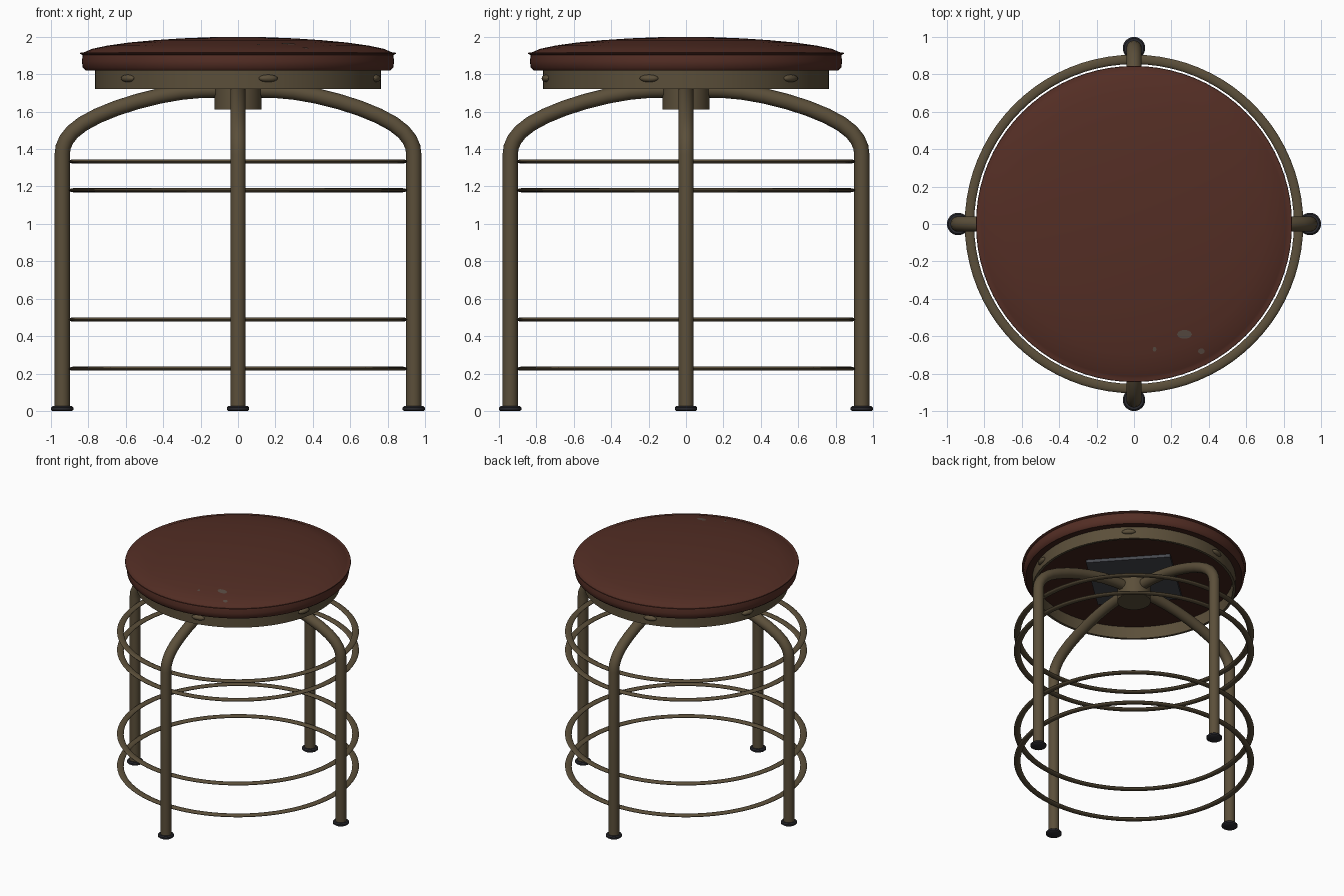
import bpy, bmesh, math
from mathutils import Vector

if "Cube" in bpy.data.objects:
    bpy.data.objects.remove(bpy.data.objects["Cube"])


def mat(name, rgb):
    m = bpy.data.materials.new(name)
    m.diffuse_color = (*rgb, 1)
    m.use_nodes = True
    m.node_tree.nodes["Principled BSDF"].inputs["Base Color"].default_value = m.diffuse_color
    return m


BROWN = mat("brown leather", (0.088, 0.027, 0.018))
DARK = mat("dark brown underside", (0.05, 0.016, 0.011))
METAL = mat("bronze metal", (0.105, 0.078, 0.042))
SLATE = mat("slate plate", (0.06, 0.064, 0.075))
RUBBER = mat("black rubber", (0.022, 0.022, 0.027))
CHIP = mat("worn grey", (0.10, 0.07, 0.055))


def make(name, bm, *mats):
    bmesh.ops.recalc_face_normals(bm, faces=bm.faces)
    me = bpy.data.meshes.new(name)
    bm.to_mesh(me)
    bm.free()
    ob = bpy.data.objects.new(name, me)
    bpy.context.collection.objects.link(ob)
    for m in mats:
        me.materials.append(m)
    bpy.context.view_layer.objects.active = ob
    ob.select_set(True)
    bpy.ops.object.shade_smooth_by_angle(angle=math.radians(40))
    ob.select_set(False)
    return ob


def lathe(name, pts, *mats, seg=64, closed=False, at=(0, 0)):
    """Spin (radius, z) points round the vertical axis."""
    bm = bmesh.new()
    pts = pts + [pts[0]] if closed else pts
    vs = [bm.verts.new((r, 0, z)) for r, z in pts]
    es = [bm.edges.new(p) for p in zip(vs, vs[1:])]
    bmesh.ops.spin(bm, geom=vs + es, cent=(0, 0, 0), axis=(0, 0, 1),
                   angle=math.tau, steps=seg, use_duplicate=False)
    bmesh.ops.remove_doubles(bm, verts=bm.verts, dist=1e-4)
    bmesh.ops.translate(bm, verts=bm.verts, vec=(*at, 0))
    return make(name, bm, *mats)


# Padded seat with a piping lip
TOP = [(0, 2.0), (0.15, 1.998), (0.3, 1.992), (0.45, 1.982), (0.58, 1.97),
       (0.7, 1.953), (0.78, 1.936), (0.815, 1.921)]
seat = lathe("seat", TOP + [(0.825, 1.917), (0.843, 1.916), (0.845, 1.91), (0.83, 1.903),
                            (0.835, 1.87), (0.83, 1.835), (0.815, 1.821), (0, 1.819)],
             BROWN, DARK, seg=80)
for p in seat.data.polygons:
    if p.normal.z < -0.9 and p.center.z < 1.825:
        p.material_index = 1


# Worn patches lying on the seat top
def top_z(r):
    for (r0, z0), (r1, z1) in zip(TOP, TOP[1:]):
        if r <= r1:
            return z0 + (z1 - z0) * (r - r0) / (r1 - r0)
    return TOP[-1][1]


for i, (x, y, a, b) in enumerate([(0.27, -0.59, 0.04, 0.024), (0.36, -0.68, 0.018, 0.015),
                                  (0.11, -0.67, 0.01, 0.013)]):
    bm = bmesh.new()
    ring = []
    for k in range(10):
        t = math.tau * k / 10
        px, py = x + a * math.cos(t), y + b * math.sin(t)
        ring.append(bm.verts.new((px, py, top_z(math.hypot(px, py)) + 0.003)))
    bm.faces.new(ring)
    make(f"worn_patch_{i + 1}", bm, CHIP)

# Metal band under the seat, and the hub
lathe("seat_band", [(0.765, 1.722), (0.765, 1.825), (0.745, 1.825), (0.745, 1.722)],
      METAL, seg=80, closed=True)
lathe("hub", [(0, 1.612), (0.126, 1.612), (0.126, 1.79), (0, 1.79)], METAL, seg=40)

# Square mounting plate
bm = bmesh.new()
bmesh.ops.create_cube(bm, size=1)
for v in bm.verts:
    v.co = Vector((v.co.x * 0.64, v.co.y * 0.64, v.co.z * 0.025 + 1.805))
c, s = math.cos(math.radians(42)), math.sin(math.radians(42))
for v in bm.verts:
    x, y = v.co.x, v.co.y
    v.co.x, v.co.y = c * x - s * y, s * x + c * y
make("mounting_plate", bm, SLATE)

# Domed bolts round the band
for i, deg in enumerate([-50.4, 12.2, 75, 137, 194.5, 252]):
    t = math.radians(deg)
    out = Vector((math.sin(t), -math.cos(t), 0))
    side = Vector((math.cos(t), math.sin(t), 0))
    bm = bmesh.new()
    bmesh.ops.create_uvsphere(bm, u_segments=16, v_segments=10, radius=1)
    for v in bm.verts:
        p = v.co.copy()
        v.co = out * (0.765 + 0.022 * p.y) + side * (0.052 * p.x) + Vector((0, 0, 1.778 + 0.02 * p.z))
    make(f"bolt_{i + 1}", bm, METAL)


# Bent tube legs with rubber feet
PATH = [(0.94, 0.01), (0.94, 0.7), (0.94, 1.37), (0.935, 1.41), (0.918, 1.45), (0.885, 1.492),
        (0.83, 1.535), (0.75, 1.578), (0.65, 1.619), (0.54, 1.654), (0.42, 1.684),
        (0.3, 1.705), (0.2, 1.714), (0.1, 1.716)]
for i, name in enumerate(["right", "back", "left", "front"]):
    t = math.pi / 2 * i
    d = Vector((round(math.cos(t)), round(math.sin(t)), 0))
    n = Vector((-d.y, d.x, 0))
    bm = bmesh.new()
    loops = []
    for k, (r, z) in enumerate(PATH):
        a, b = PATH[max(k - 1, 0)], PATH[min(k + 1, len(PATH) - 1)]
        tan = (d * (b[0] - a[0]) + Vector((0, 0, b[1] - a[1]))).normalized()
        m = tan.cross(n)
        p = d * r + Vector((0, 0, z))
        loops.append([bm.verts.new(p + 0.041 * (n * math.cos(q) + m * math.sin(q)))
                      for q in (math.tau * j / 20 for j in range(20))])
    for l0, l1 in zip(loops, loops[1:]):
        for j in range(20):
            bm.faces.new((l0[j - 1], l0[j], l1[j], l1[j - 1]))
    bm.faces.new(loops[0])
    bm.faces.new(loops[-1])
    make(name + "_leg", bm, METAL)
    lathe(name + "_foot", [(0, 0), (0.052, 0), (0.06, 0.006), (0.06, 0.018), (0.052, 0.026), (0, 0.026)],
          RUBBER, seg=28, at=(d.x * 0.94, d.y * 0.94))

# Four flattened hoops joining the legs
for i, z in enumerate([0.226, 0.489, 1.18, 1.334]):
    lathe(f"hoop_{i + 1}", [(0.88 + 0.025 * math.cos(q), z + 0.011 * math.sin(q))
                            for q in (math.tau * k / 12 for k in range(12))],
          METAL, seg=80, closed=True)
